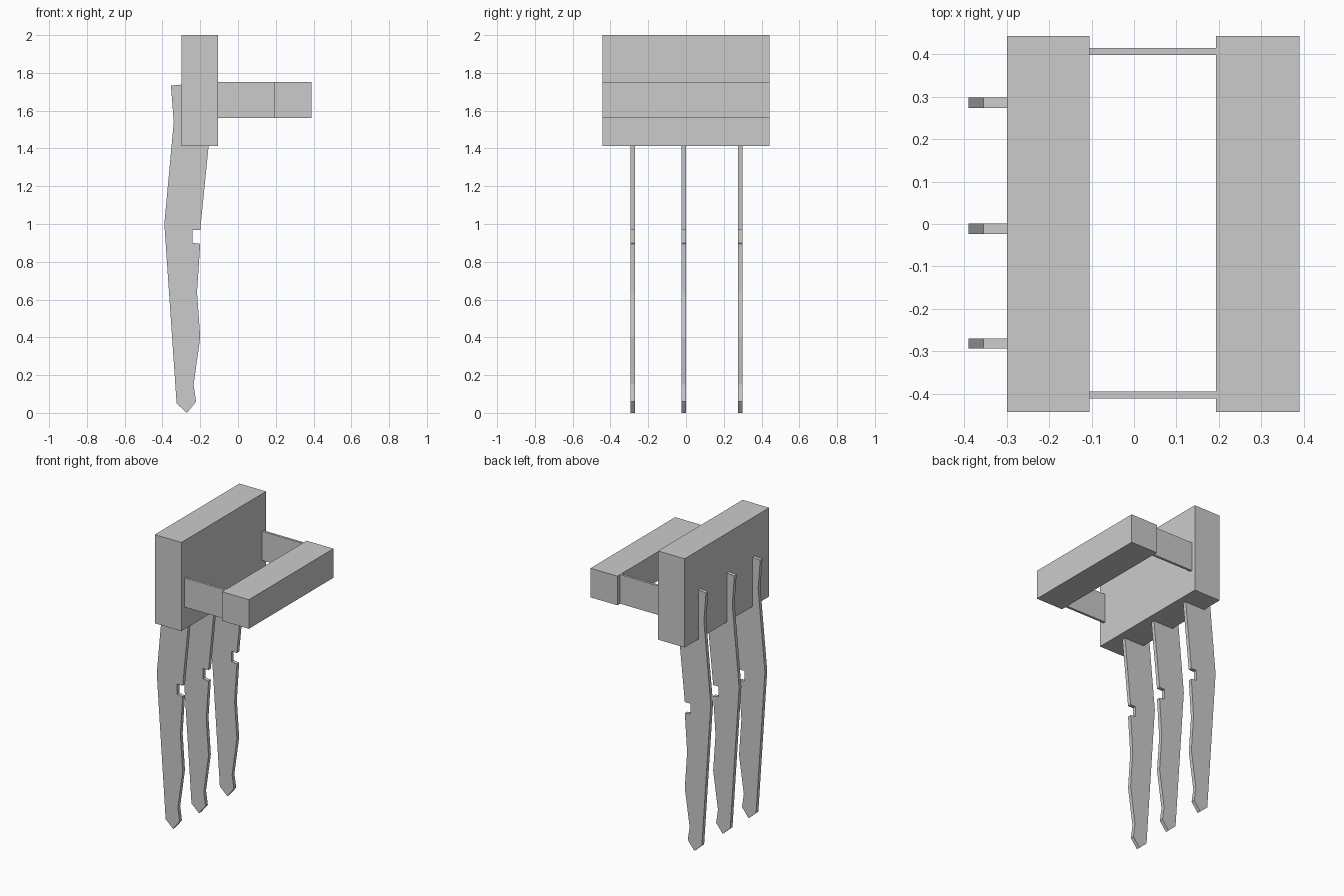
import bpy
import bmesh

if "Cube" in bpy.data.objects:
    bpy.data.objects.remove(bpy.data.objects["Cube"])


def make_prism(name, profile, y0, y1):
    """Extrude an x-z outline from y0 to y1."""
    bm = bmesh.new()
    face = bm.faces.new([bm.verts.new((x, y0, z)) for x, z in profile])
    ext = bmesh.ops.extrude_face_region(bm, geom=[face])
    verts = [v for v in ext["geom"] if isinstance(v, bmesh.types.BMVert)]
    bmesh.ops.translate(bm, verts=verts, vec=(0, y1 - y0, 0))
    bmesh.ops.recalc_face_normals(bm, faces=bm.faces)
    mesh = bpy.data.meshes.new(name)
    bm.to_mesh(mesh)
    bm.free()
    obj = bpy.data.objects.new(name, mesh)
    bpy.context.collection.objects.link(obj)
    return obj


def make_box(name, x0, x1, y0, y1, z0, z1):
    return make_prism(name, [(x0, z0), (x1, z0), (x1, z1), (x0, z1)], y0, y1)


# Main block and the parallel grip bar
make_box("main_block", -0.30, -0.105, -0.443, 0.443, 1.412, 2.0)
make_box("grip_bar", 0.193, 0.39, -0.443, 0.443, 1.56, 1.753)

# Thin plates joining the bar to the block
for side, y0, y1 in (("back", 0.399, 0.415), ("front", -0.411, -0.395)):
    make_box(f"{side}_arm", -0.11, 0.198, y0, y1, 1.56, 1.753)

# Blades: bent outline with a square notch and pointed tip
blade = [
    (-0.27, 0.0), (-0.222, 0.06), (-0.235, 0.15), (-0.20, 0.40),
    (-0.217, 0.64), (-0.20, 0.895), (-0.24, 0.90), (-0.24, 0.968),
    (-0.20, 0.968), (-0.155, 1.42), (-0.14, 1.54), (-0.15, 1.75),
    (-0.355, 1.733), (-0.34, 1.54), (-0.39, 1.0), (-0.325, 0.05),
]
for i, y in enumerate((-0.282, -0.011, 0.286)):
    make_prism(f"blade_{i + 1}", blade, y - 0.012, y + 0.012)
